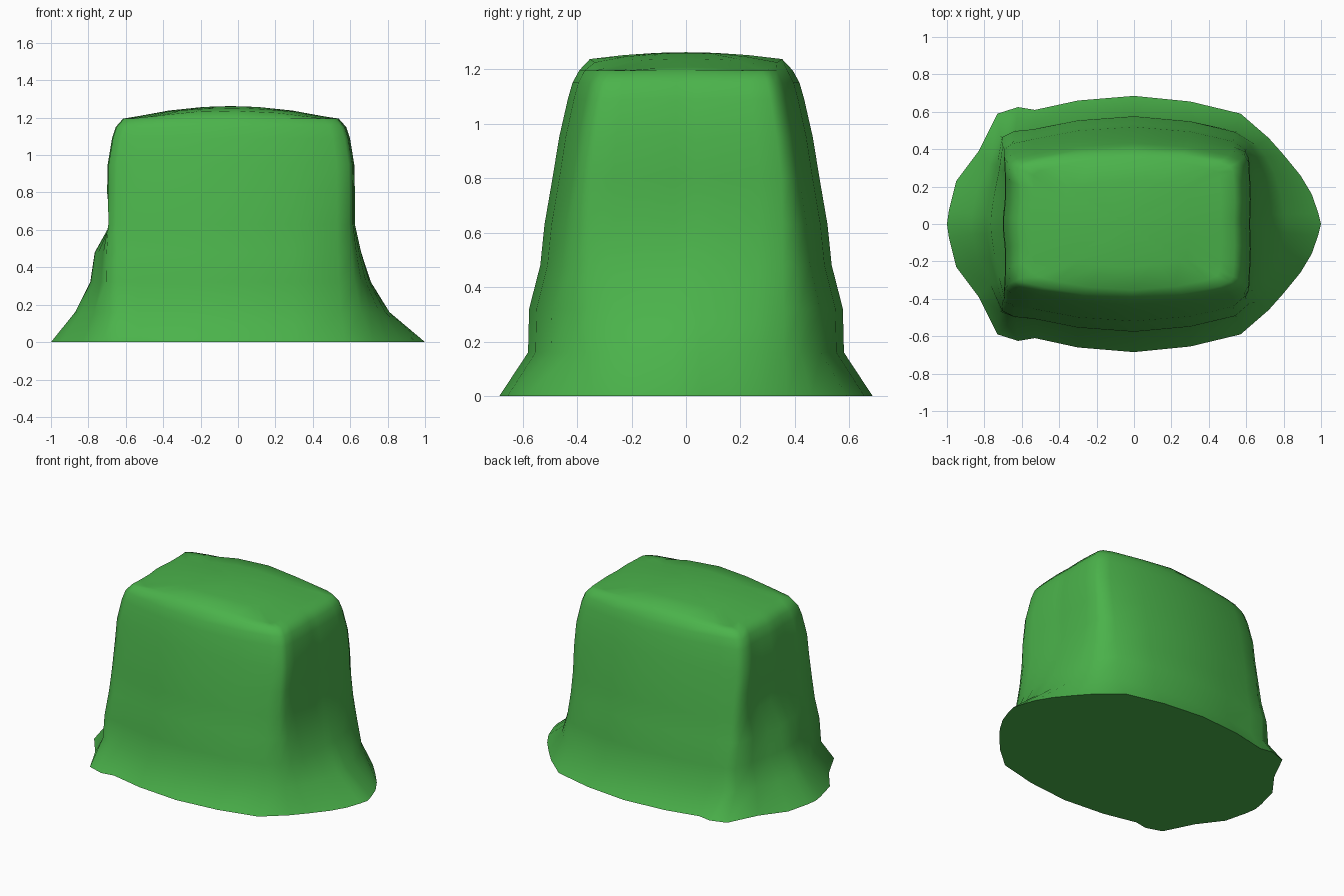
import bpy, bmesh

if "Cube" in bpy.data.objects:
    bpy.data.objects.remove(bpy.data.objects["Cube"])

green = bpy.data.materials.new("leaf_green")
green.diffuse_color = (0.07, 0.45, 0.07, 1)
green.use_nodes = True
green.node_tree.nodes["Principled BSDF"].inputs["Base Color"].default_value = green.diffuse_color

# Half outlines (y >= 0) from the +x end to the -x end: body and flared hem
body = [(.62, 0), (.622, .04), (.625, .14), (.62, .27), (.615, .35), (.595, .385), (.53, .415),
        (.3, .465), (0, .49), (-.3, .47), (-.54, .425), (-.65, .395), (-.695, .365),
        (-.69, .26), (-.69, .14), (-.70, .04), (-.70, 0)]
hem = [(1, 0), (.985, .06), (.95, .16), (.89, .26), (.80, .37), (.72, .46), (.57, .59),
       (.3, .655), (0, .685), (-.3, .66), (-.53, .61), (-.62, .625), (-.73, .59),
       (-.83, .39), (-.95, .23), (-.99, .07), (-1, 0)]

# z, hem weight on right / left / sides, scale in x and y
levels = [(0, 1, 1, 1, 1, 1), (.16, .5, .57, .46, 1, 1), (.32, .24, .3, .44, 1, 1),
          (.48, .1, .22, .23, 1, 1), (.63, 0, -.06, .15, 1, 1), (.8, 0, 0, 0, 1, 1),
          (.95, 0, 0, 0, .995, .95), (1.09, 0, 0, 0, .96, .885),
          (1.15, 0, 0, 0, .93, .85), (1.195, 0, 0, 0, .87, .80)]
CX = -.04


def ring(bm, wr, wl, wy, sx, sy, height):
    half = []
    for (bx, by), (hx, hy) in zip(body, hem):
        w = wr if bx > 0 else wl
        x = CX + (bx + (hx - bx) * w - CX) * sx
        y = (by + (hy - by) * wy) * sy
        half.append((x, y))
    pts = half + [(x, -y) for x, y in half[-2:0:-1]]
    return [bm.verts.new((x, y, height(x, y))) for x, y in pts]


def crown(x, y):
    return 1.262 - .22 * (x - CX) ** 2 - .2 * y * y


bm = bmesh.new()
rings = [ring(bm, r, l, s, sx, sy, lambda x, y, z=z: z) for z, r, l, s, sx, sy in levels]
# Gently domed top
for sx, sy in [(.76, .72), (.5, .47), (.22, .22)]:
    rings.append(ring(bm, 0, 0, 0, sx, sy, crown))
for a, b in zip(rings, rings[1:]):
    n = len(a)
    for i in range(n):
        bm.faces.new((a[i], a[(i + 1) % n], b[(i + 1) % n], b[i]))
tip = bm.verts.new((CX, 0, 1.262))
top = rings[-1]
for i in range(len(top)):
    bm.faces.new((top[i], top[(i + 1) % len(top)], tip))
# Flat underside, split into strips across the width
base, n = rings[0], len(rings[0])
m = len(body) - 1
for i in range(m):
    quad = [base[i], base[i + 1], base[(n - i - 1) % n], base[(n - i) % n]]
    bm.faces.new(list(dict.fromkeys(quad)))
bmesh.ops.recalc_face_normals(bm, faces=bm.faces)

me = bpy.data.meshes.new("draped_block")
bm.to_mesh(me)
bm.free()
me.materials.append(green)
ob = bpy.data.objects.new("draped_block", me)
bpy.context.collection.objects.link(ob)
bpy.context.view_layer.objects.active = ob
ob.select_set(True)
bpy.ops.object.shade_smooth_by_angle(angle=1.05)
